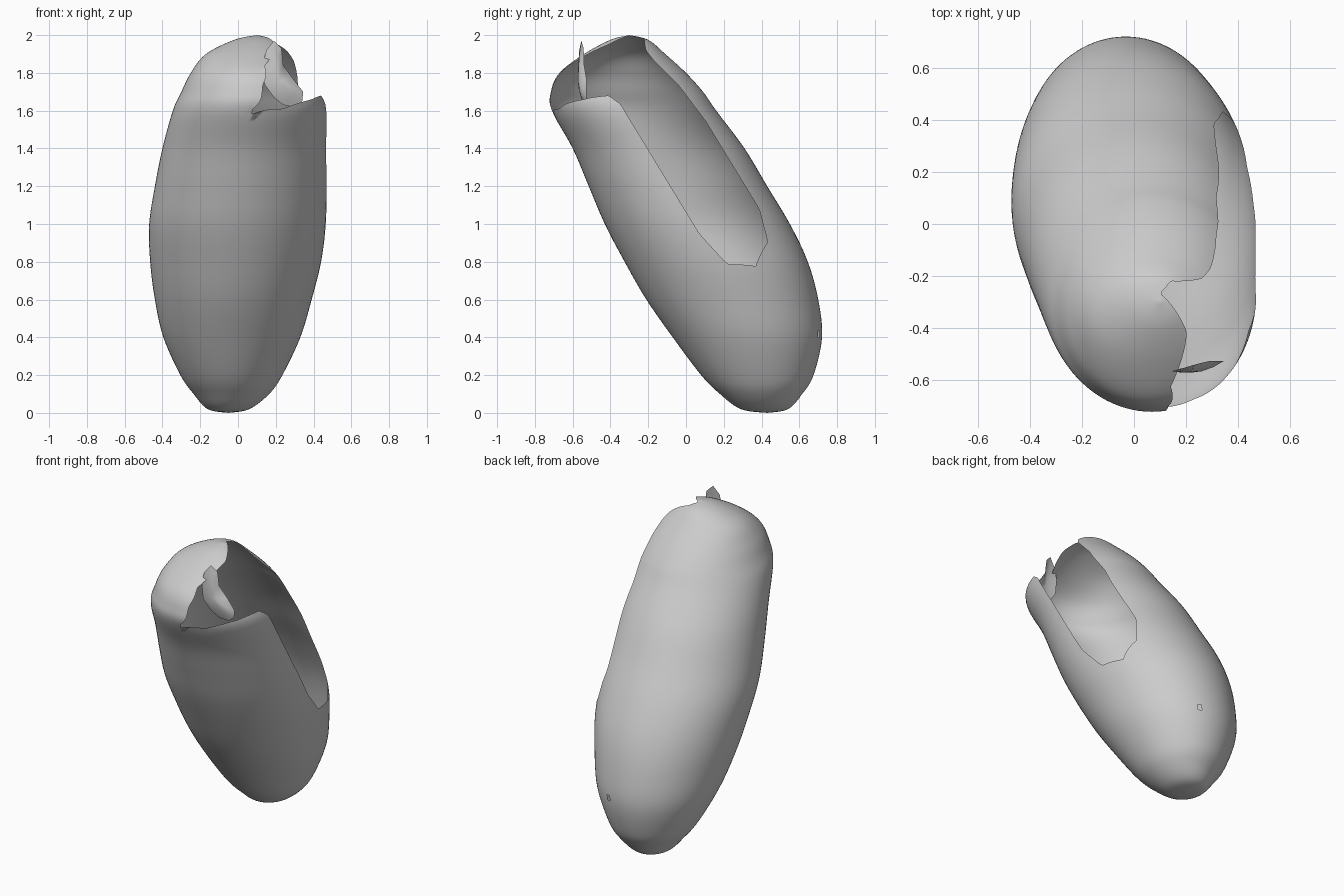
import bpy, bmesh, math
from mathutils import Vector
from mathutils.bvhtree import BVHTree

if "Cube" in bpy.data.objects:
    bpy.data.objects.remove(bpy.data.objects["Cube"])

# Horizontal elliptical slices of the leaning shell: z, ymin, ymax, xmin, xmax
SLICES = [
    (0.0, .43, .43, -.05, -.05), (.02, .29, .54, -.16, .06), (.1, .18, .615, -.235, .165),
    (.2, .08, .675, -.305, .235), (.4, -.07, .72, -.395, .33), (.6, -.21, .70, -.44, .39),
    (.8, -.325, .645, -.465, .44), (1.0, -.43, .55, -.47, .465), (1.2, -.515, .43, -.44, .47),
    (1.4, -.60, .31, -.40, .47), (1.6, -.71, .16, -.345, .47), (1.7, -.715, .09, -.30, .445),
    (1.8, -.67, 0, -.25, .40), (1.9, -.54, -.11, -.17, .32), (1.975, -.40, -.2, -.02, .2),
    (2.0, -.30, -.30, .10, .10)]
# Rim of the opening
RIM = [(.09, -.72, 1.60), (.10, -.69, 1.72), (.13, -.62, 1.83), (.19, -.41, 1.94), (.16, -.35, 1.97),
       (.11, -.27, 2.0), (.14, -.22, 1.98), (.28, -.22, 1.93), (.33, -.18, 1.88), (.35, -.05, 1.75),
       (.34, .10, 1.55), (.33, .38, 1.09), (.35, .43, .91), (.42, .36, .79), (.46, .21, .80),
       (.47, .07, .95), (.47, -.35, 1.64), (.44, -.41, 1.68), (.35, -.54, 1.64), (.20, -.66, 1.59)]
# Front outline (x, z) of the small flap
FLAP = [(.19, 1.97), (.23, 1.93), (.24, 1.84), (.29, 1.77), (.345, 1.70), (.34, 1.65), (.30, 1.62),
        (.24, 1.63), (.19, 1.67), (.14, 1.74), (.13, 1.84), (.15, 1.92)]
SEG, SUB = 96, 6


def catmull(a, b, c, d, t):
    return [.5 * (2*q + (r-p)*t + (2*p-5*q+4*r-s)*t*t + (3*q-p-3*r+s)*t**3)
            for p, q, r, s in zip(a, b, c, d)]


def finish(bm, name):
    me = bpy.data.meshes.new(name)
    bm.to_mesh(me)
    bm.free()
    ob = bpy.data.objects.new(name, me)
    bpy.context.collection.objects.link(ob)
    me.shade_smooth()
    return ob


# Shell: loft the interpolated slices
bm = bmesh.new()
rows = []
n = len(SLICES)
for i in range(n - 1):
    pts = [SLICES[min(max(j, 0), n - 1)] for j in range(i - 1, i + 3)]
    rows += [catmull(*pts, k / SUB) for k in range(SUB)]
rows.append(SLICES[-1])
rings = []
for z, y0, y1, x0, x1 in rows:
    ring = []
    for k in range(SEG):
        a = 2 * math.pi * k / SEG
        ring.append(bm.verts.new(((x0+x1)/2 + (x1-x0)/2*math.cos(a),
                                  (y0+y1)/2 + (y1-y0)/2*math.sin(a), min(max(z, 0), 2))))
    rings.append(ring)
for r, s in zip(rings, rings[1:]):
    for k in range(SEG):
        m = (k + 1) % SEG
        bm.faces.new((r[k], r[m], s[m], s[k]))
bmesh.ops.remove_doubles(bm, verts=bm.verts, dist=.0005)
bm.normal_update()
tree = BVHTree.FromBMesh(bm)

# Opening: remove faces inside the rim as seen along one direction
d = Vector((.85, -.3, .45)).normalized()
u = d.cross(Vector((0, 0, 1))).normalized()
v = u.cross(d)
flat = lambda p: Vector((p.dot(u), p.dot(v)))
poly = [flat(Vector(p)) for p in RIM]
edges = list(zip(poly, poly[1:] + poly[:1]))


def inside(p):
    hit = False
    for a, b in edges:
        if (a.y > p.y) != (b.y > p.y) and p.x < a.x + (b.x-a.x)*(p.y-a.y)/(b.y-a.y):
            hit = not hit
    return hit


def nearest(p):
    best = []
    for a, b in edges:
        t = min(max((p-a).dot(b-a) / (b-a).length_squared, 0), 1)
        best.append(a + (b-a)*t)
    return min(best, key=lambda q: (q-p).length)


gone = [f for f in bm.faces if f.normal.dot(d) > 0 and inside(flat(f.calc_center_median()))]
bmesh.ops.delete(bm, geom=gone, context='FACES')

# Slide the cut edge onto the rim outline, staying on the surface
for vert in [w for w in bm.verts if w.is_boundary]:
    q = nearest(flat(vert.co))
    loc = tree.ray_cast(u*q.x + v*q.y + d*5, -d)[0]
    if loc and (loc - vert.co).length < .12:
        vert.co = loc

# Pinhole near the lower back
spot = Vector((.07, .71, .4))
hole = min(bm.faces, key=lambda f: (f.calc_center_median() - spot).length)
bmesh.ops.delete(bm, geom=[hole], context='FACES')
finish(bm, "shell")

# Flap: thin bulged sheet standing inside the opening
bm = bmesh.new()
cx, cz = .215, 1.76
rings = []
for f in (1, .7, .35):
    rings.append([bm.verts.new((cx + (x-cx)*f,
                                -.572 + .045*f*f*min(max((x-.13)/.15, .15), 1),
                                cz + (z-cz)*f)) for x, z in FLAP])
mid = bm.verts.new((cx, -.572, cz))
c = len(FLAP)
for k in range(c):
    m = (k + 1) % c
    for r, s in zip(rings, rings[1:]):
        bm.faces.new((r[m], r[k], s[k], s[m]))
    bm.faces.new((rings[-1][m], rings[-1][k], mid))
bmesh.ops.recalc_face_normals(bm, faces=bm.faces)
finish(bm, "inner_flap")
